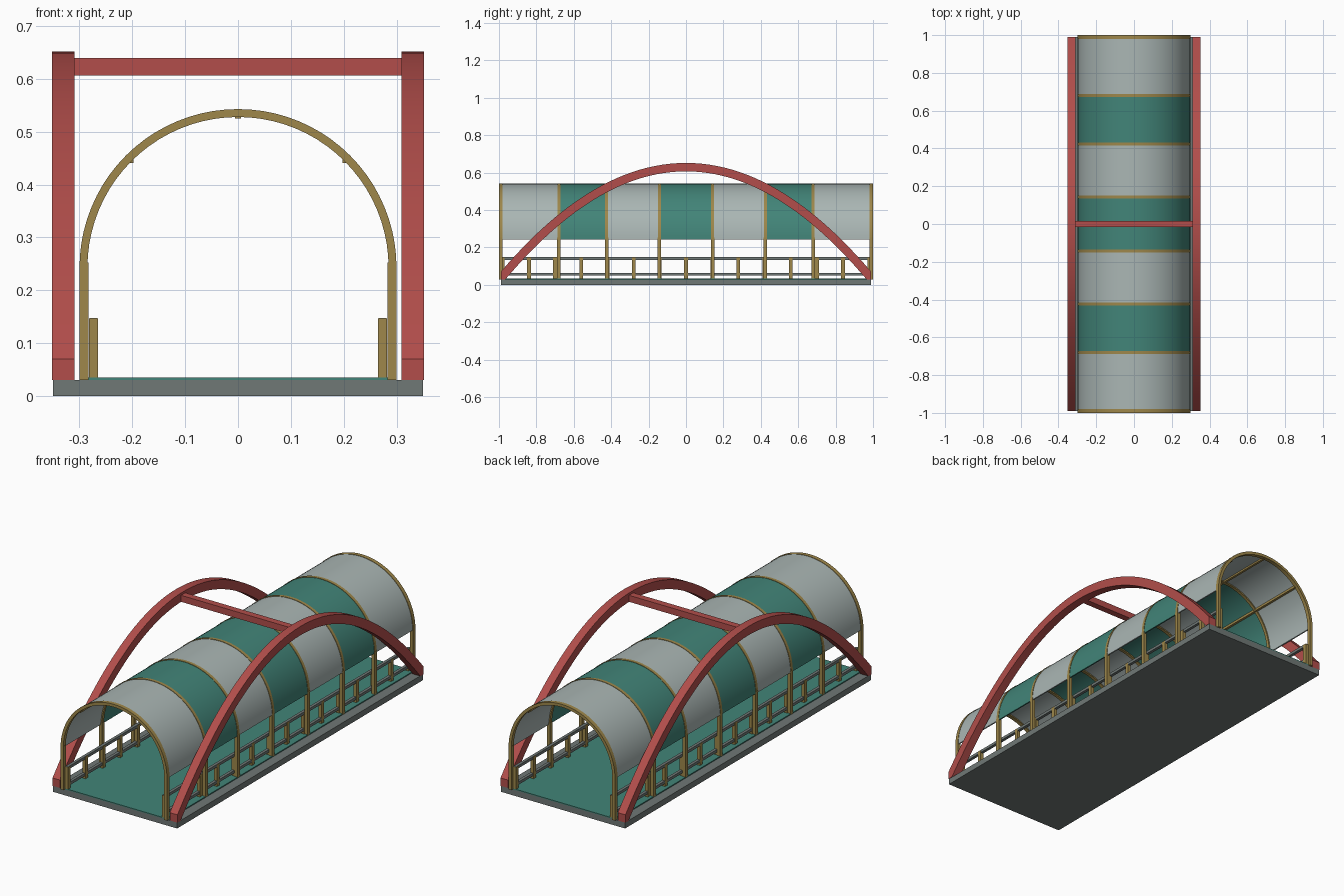
import bpy, bmesh, math

if "Cube" in bpy.data.objects:
    bpy.data.objects.remove(bpy.data.objects["Cube"])


def material(name, r, g, b):
    m = bpy.data.materials.new(name)
    m.diffuse_color = (r, g, b, 1)
    m.use_nodes = True
    m.node_tree.nodes["Principled BSDF"].inputs["Base Color"].default_value = m.diffuse_color
    return m


RED = material("red_steel", .445, .076, .070)
GOLD = material("ochre_frame", .342, .242, .069)
SLAB = material("slab_grey", .162, .188, .181)
PALE = material("pale_grey_panel", .402, .468, .456)
GREEN = material("teal_green", .054, .231, .188)


def finish(name, bm, mat, smooth=False):
    bmesh.ops.recalc_face_normals(bm, faces=bm.faces)
    me = bpy.data.meshes.new(name)
    bm.to_mesh(me)
    bm.free()
    me.materials.append(mat)
    if smooth:
        for p in me.polygons:
            p.use_smooth = True
        me.set_sharp_from_angle(angle=math.radians(30))
    ob = bpy.data.objects.new(name, me)
    bpy.context.collection.objects.link(ob)
    return ob


def box(name, mat, x, y, z):
    """Box from (low, high) pairs."""
    bm = bmesh.new()
    bmesh.ops.create_cube(bm, size=1)
    for v in bm.verts:
        v.co = [(lo + hi) / 2 + c * (hi - lo)
                for c, (lo, hi) in zip(v.co, (x, y, z))]
    return finish(name, bm, mat)


def band(name, mat, outer, inner, lo, hi, along_y):
    """Curved bar between two matching outlines, extruded from lo to hi."""
    bm = bmesh.new()
    rows = []
    for (u, w), (s, t) in zip(outer, inner):
        corners = ((u, w, lo), (u, w, hi), (s, t, hi), (s, t, lo))
        rows.append([bm.verts.new((a, d, b) if along_y else (d, a, b))
                     for a, b, d in corners])
    for r, q in zip(rows, rows[1:]):
        for i in range(4):
            j = (i + 1) % 4
            bm.faces.new((r[i], r[j], q[j], q[i]))
    bm.faces.new(rows[0])
    bm.faces.new(rows[-1])
    return finish(name, bm, mat, True)


SPRING = .243  # height where the vault starts


def half_circle(radius, n=40):
    return [(-radius * math.cos(math.pi * i / n),
             SPRING + radius * math.sin(math.pi * i / n)) for i in range(n + 1)]


# Base slab and walking deck
box("base_slab", SLAB, (-.35, .35), (-.99, .99), (0, .03))
box("deck", GREEN, (-.30, .30), (-.99, .99), (.03, .035))

# Parabolic side arches with vertical, flat-footed ends
HALF, RISE, DEPTH, N = .99, .582, .045, 48
outer, inner = [], []
for i in range(N + 1):
    y = HALF * (2 * i / N - 1)
    z = .07 + RISE * (1 - (y / HALF) ** 2)
    slope = -2 * RISE * y / HALF ** 2
    k = DEPTH / math.hypot(1, slope)
    outer.append((y, z))
    inner.append((y + slope * k, z - k))
outer = [(-HALF, .03)] + outer + [(HALF, .03)]
inner = [(-.965, .03)] + inner + [(.965, .03)]
for side, lo, hi in (("left", -.352, -.309), ("right", .309, .352)):
    band(side + "_arch", RED, outer, inner, lo, hi, False)
box("cross_brace", RED, (-.31, .31), (-.017, .017), (.607, .64))

# Vault ribs on posts
RIBS = (-.99, -.68, -.424, -.143, .143, .424, .68, .99)
for n, y in enumerate(RIBS):
    w = .01 if abs(y) > .9 else .008
    band(f"rib_{n}", GOLD, half_circle(.30), half_circle(.285), y - w, y + w, True)
    for s in (-1, 1):
        x = sorted((s * .283, s * .30))
        box(f"post_{n}", GOLD, x, (y - .01, y + .01), (.03, .253))

# Alternating vault panels between the ribs
for n, (a, b) in enumerate(zip(RIBS, RIBS[1:])):
    band(f"roof_panel_{n}", GREEN if n % 2 else PALE,
         half_circle(.298), half_circle(.291), a, b, True)

# Purlins running under the vault
for n, angle in enumerate((45, 90, 135)):
    x = .288 * math.cos(math.radians(angle))
    z = SPRING + .288 * math.sin(math.radians(angle))
    box(f"purlin_{n}", GOLD, (x - .006, x + .006), (-.985, .985), (z - .006, z + .006))

# Railings: balusters and two rails on each side
for s in (-1, 1):
    for k in range(-7, 8):
        y = k * .14
        box("baluster", GOLD, sorted((s * .265, s * .282)),
            (y - .01, y + .01), (.03, .147))
    for z in (.057, .141):
        box("rail", SLAB, sorted((s * .266, s * .281)), (-.988, .988),
            (z - .007, z + .007))
